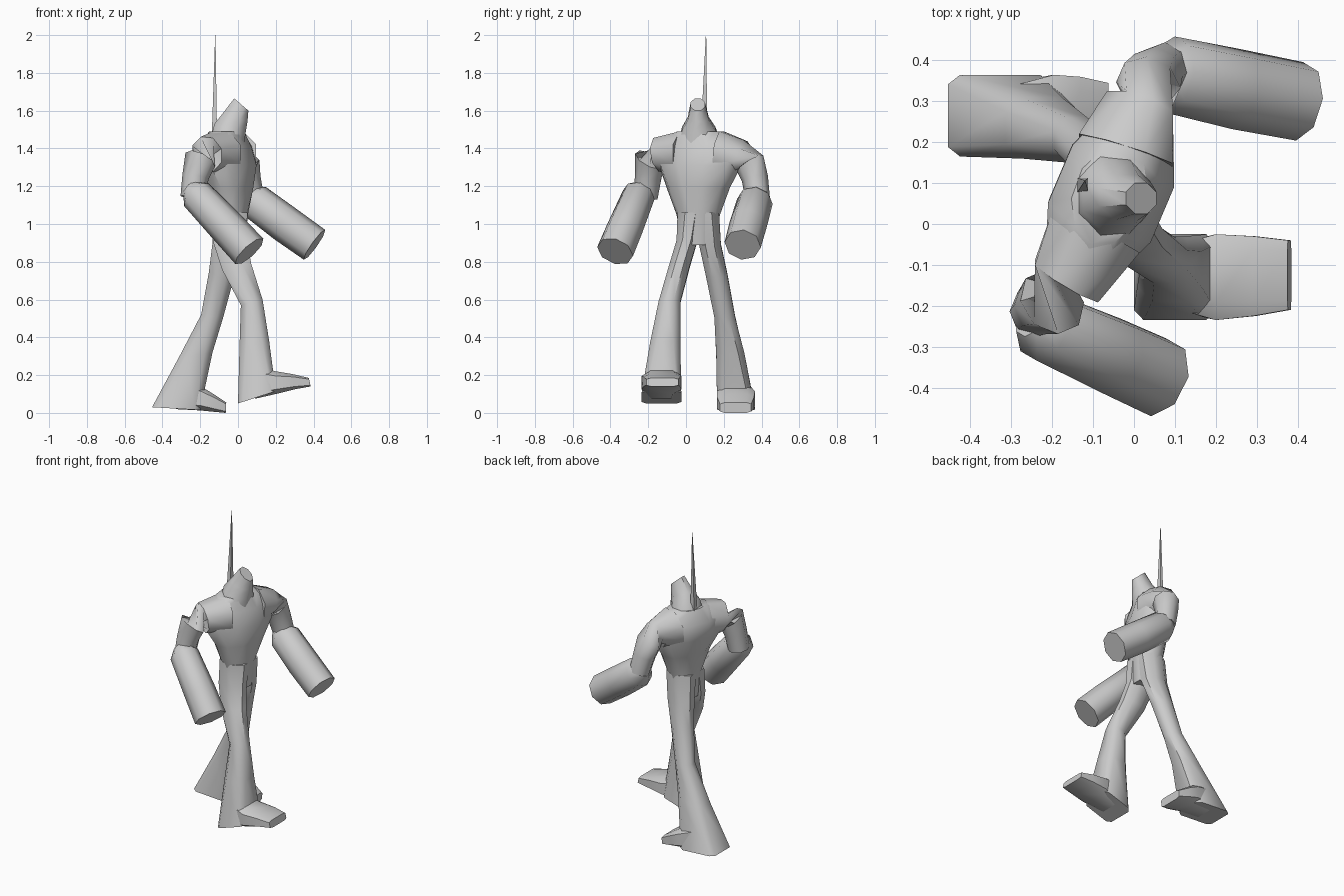
import bpy, bmesh, math
from mathutils import Vector as V


def oval(c, u, v, n=8, sq=1.0):
    """Closed ring round c with half-axes u, v; sq < 1 makes it boxier."""
    pts = []
    for i in range(n):
        a = 2 * math.pi * (i + 0.5) / n
        k, s = math.cos(a), math.sin(a)
        k, s = math.copysign(abs(k) ** sq, k), math.copysign(abs(s) ** sq, s)
        pts.append(V(c) + k * V(u) + s * V(v))
    # rescale so the ring's flats reach the half-axes
    f = 1 / (math.cos(math.pi / n) ** sq)
    return [V(c) + (p - V(c)) * f for p in pts]


def loft(name, rings):
    bm = bmesh.new()
    vs = [[bm.verts.new(p) for p in r] for r in rings]
    n = len(vs[0])
    for a, b in zip(vs, vs[1:]):
        for i in range(n):
            j = (i + 1) % n
            bm.faces.new((a[i], a[j], b[j], b[i]))
    bm.faces.new(vs[0][::-1])
    bm.faces.new(vs[-1])
    bmesh.ops.recalc_face_normals(bm, faces=bm.faces)
    me = bpy.data.meshes.new(name)
    bm.to_mesh(me)
    bm.free()
    ob = bpy.data.objects.new(name, me)
    bpy.context.collection.objects.link(ob)
    bpy.ops.object.select_all(action='DESELECT')
    ob.select_set(True)
    bpy.context.view_layer.objects.active = ob
    bpy.ops.object.shade_smooth_by_angle(angle=math.radians(50))
    return ob


def span(x0, z0, x1, z1, y0, y1, sq=1.0):
    """Ring between two side-view points, y0..y1 wide."""
    c = ((x0 + x1) / 2, (y0 + y1) / 2, (z0 + z1) / 2)
    return oval(c, ((x1 - x0) / 2, 0, (z1 - z0) / 2), (0, (y1 - y0) / 2, 0), 8, sq)


def tube(name, path, n=8):
    """Round limb through (point, radius) pairs."""
    P = [V(p) for p, r in path]
    rings = []
    for i, (p, r) in enumerate(path):
        t = (P[min(i + 1, len(P) - 1)] - P[max(i - 1, 0)]).normalized()
        u = t.cross(V((0.4, 0.9, 0.1))) if abs(t.y) < 0.7 else t.cross(V((1, 0, 0)))
        u.normalize()
        rings.append(oval(p, u * r, t.cross(u) * r, n))
    return loft(name, rings)


# torso, twisting from square hips to turned shoulders
torso = []
for x, y, z, w, d, deg in [(-.04, .065, .89, .08, .075, 0), (-.04, .065, 1.05, .11, .09, 5),
                           (-.04, .065, 1.19, .165, .11, 16), (-.055, .075, 1.31, .225, .135, 23),
                           (-.07, .075, 1.41, .235, .12, 23), (-.06, .07, 1.49, .12, .085, 20)]:
    a = math.radians(deg)
    torso.append(oval((x, y, z), (math.cos(a) * d, -math.sin(a) * d, 0),
                      (math.sin(a) * w, math.cos(a) * w, 0), 10))
loft("torso", torso)

# head, leaning forward
loft("head", [span(-.14, 1.47, .03, 1.40, -.04, .18), span(-.125, 1.53, .04, 1.48, -.02, .155),
              span(-.085, 1.58, .05, 1.54, .01, .12), span(-.02, 1.665, .055, 1.60, .025, .10)])

# thin spike behind the head
loft("spike", [oval((-.125, .095, 1.46), (.014, 0, 0), (0, .018, 0), 4),
               oval((-.12, .106, 2.0), (.001, 0, 0), (0, .001, 0), 4)])

# shoulders and upper arms
tube("right_upper_arm", [((-.09, -.01, 1.37), .12), ((-.165, -.14, 1.37), .09),
                         ((-.20, -.19, 1.34), .08), ((-.225, -.20, 1.25), .065),
                         ((-.24, -.215, 1.14), .06)])
tube("left_upper_arm", [((-.02, .18, 1.37), .12), ((.015, .29, 1.36), .085),
                        ((.035, .34, 1.32), .075), ((.05, .365, 1.24), .065),
                        ((.075, .38, 1.13), .06)])

# wide sleeves over the forearms
tube("right_sleeve", [((-.255, -.23, 1.19), .045), ((-.22, -.25, 1.155), .082),
                      ((-.05, -.325, .975), .09), ((.06, -.375, .855), .092)])
tube("left_sleeve", [((.045, .375, 1.155), .05), ((.09, .365, 1.12), .088),
                     ((.25, .33, 1.0), .092), ((.405, .30, .89), .09)])

# legs with flared bottoms
loft("right_leg", [span(-.13, 1.06, .05, 1.06, -.045, .09), span(-.13, .90, .045, .92, -.05, .06),
                   span(-.085, .76, .07, .79, -.09, .02), span(.015, .57, .13, .60, -.145, -.03),
                   span(.008, .35, .165, .38, -.19, -.03, .7), span(0, .05, .20, .115, -.235, -.025, .3)])
loft("left_leg", [span(-.13, 1.06, .05, 1.06, .04, .175), span(-.135, .90, .03, .88, .07, .185),
                  span(-.155, .74, -.02, .72, .105, .22), span(-.195, .52, -.08, .50, .15, .26),
                  span(-.315, .29, -.135, .32, .16, .31, .7), span(-.455, .03, -.20, .015, .165, .365, .3)])

# shoes
loft("right_shoe", [span(.09, .075, .12, .24, -.21, -.05, .5), span(.20, .10, .20, .22, -.235, -.025, .6),
                    span(.30, .125, .29, .205, -.225, -.03, .5), span(.385, .14, .375, .185, -.21, -.04, .4)])
loft("left_shoe", [span(-.33, .02, -.28, .17, .18, .34, .5), span(-.20, .013, -.195, .14, .165, .365, .6),
                   span(-.13, .006, -.13, .10, .165, .36, .5), span(-.065, 0, -.062, .055, .18, .345, .4)])
